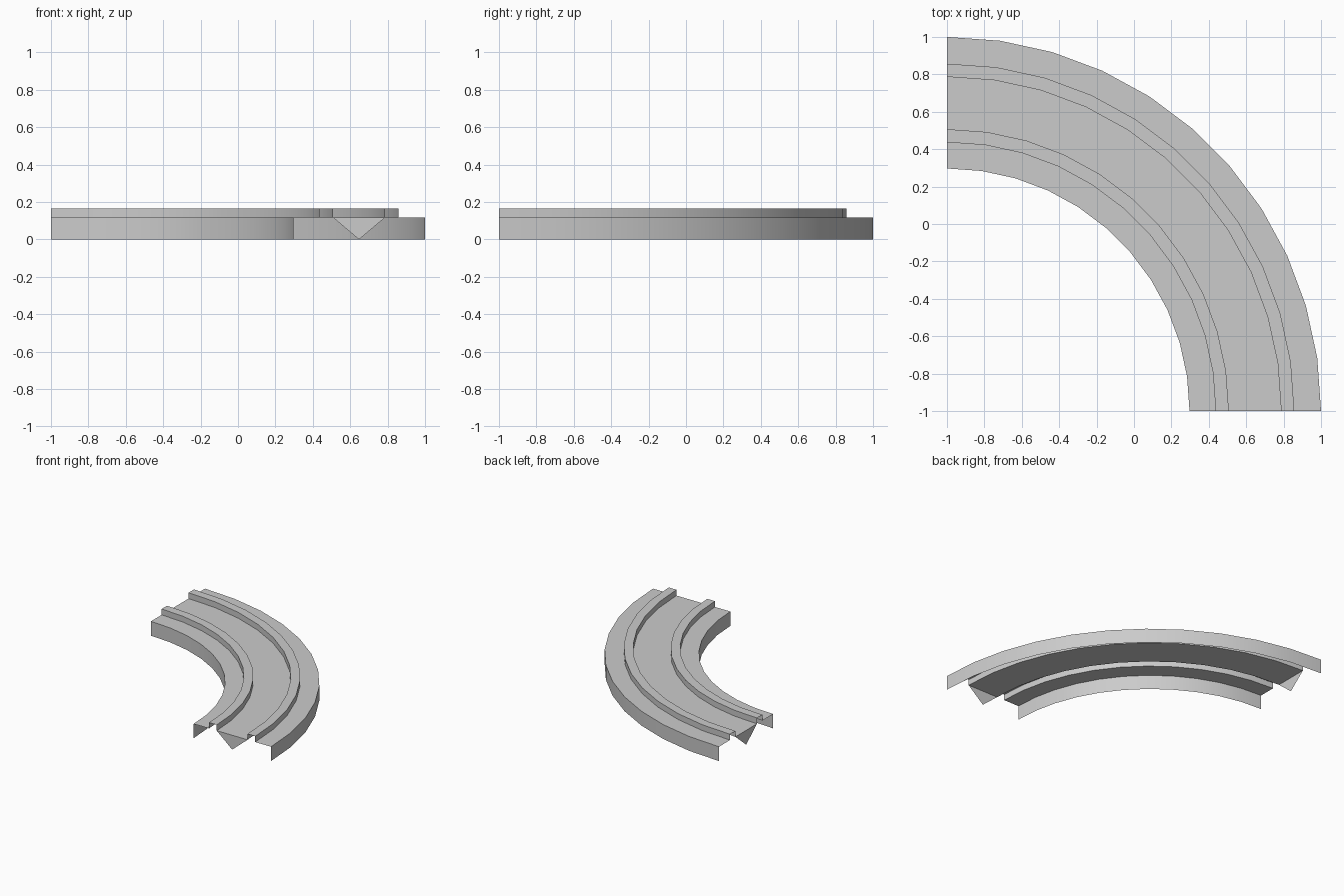
import bpy, math

if "Cube" in bpy.data.objects:
    bpy.data.objects.remove(bpy.data.objects["Cube"])

CENTRE = (-1.0, -1.0)   # centre of the quarter turn
SEGMENTS = 11
BED, RAIL = 0.118, 0.166
INNER, OUTER = 1.297, 2.0
RAILS = [(1.437, 1.507), (1.787, 1.857)]


def point(radius, z, angle):
    return (CENTRE[0] + radius * math.cos(angle),
            CENTRE[1] + radius * math.sin(angle), z)


def add_mesh(name, verts, faces):
    mesh = bpy.data.meshes.new(name)
    mesh.from_pydata(verts, [], faces)
    mesh.update()
    obj = bpy.data.objects.new(name, mesh)
    bpy.context.collection.objects.link(obj)
    return obj


# Cross-section (radius, height): inner wall, bed with two raised rails, outer wall
profile = [(INNER, 0), (INNER, BED)]
for a, b in RAILS:
    profile += [(a, BED), (a, RAIL), (b, RAIL), (b, BED)]
profile += [(OUTER, BED), (OUTER, 0)]

# Curved track: open shell swept through a quarter turn
n = len(profile)
verts = [point(r, z, math.radians(90) * i / SEGMENTS)
         for i in range(SEGMENTS + 1) for r, z in profile]
faces = [(i * n + j, (i + 1) * n + j, (i + 1) * n + j + 1, i * n + j + 1)
         for i in range(SEGMENTS) for j in range(n - 1)]
for_flip = [f[::-1] for f in faces]
track = add_mesh("curved_track", verts, faces)
# Make the bed face upward
if track.data.polygons[1].normal.z < 0:
    track.data.clear_geometry()
    track.data.from_pydata(verts, [], for_flip)
    track.data.update()

bpy.context.view_layer.objects.active = track
track.select_set(True)
bpy.ops.object.shade_smooth_by_angle(angle=math.radians(30))

# Triangular end plates hanging between the rails
left, right = RAILS[0][1], RAILS[1][0]
triangle = [(left, BED), ((left + right) / 2, 0), (right, BED)]
for name, angle, order in (("front_end_plate", 0, (0, 1, 2)),
                           ("left_end_plate", math.radians(90), (2, 1, 0))):
    add_mesh(name, [point(r, z, angle) for r, z in triangle], [order])
